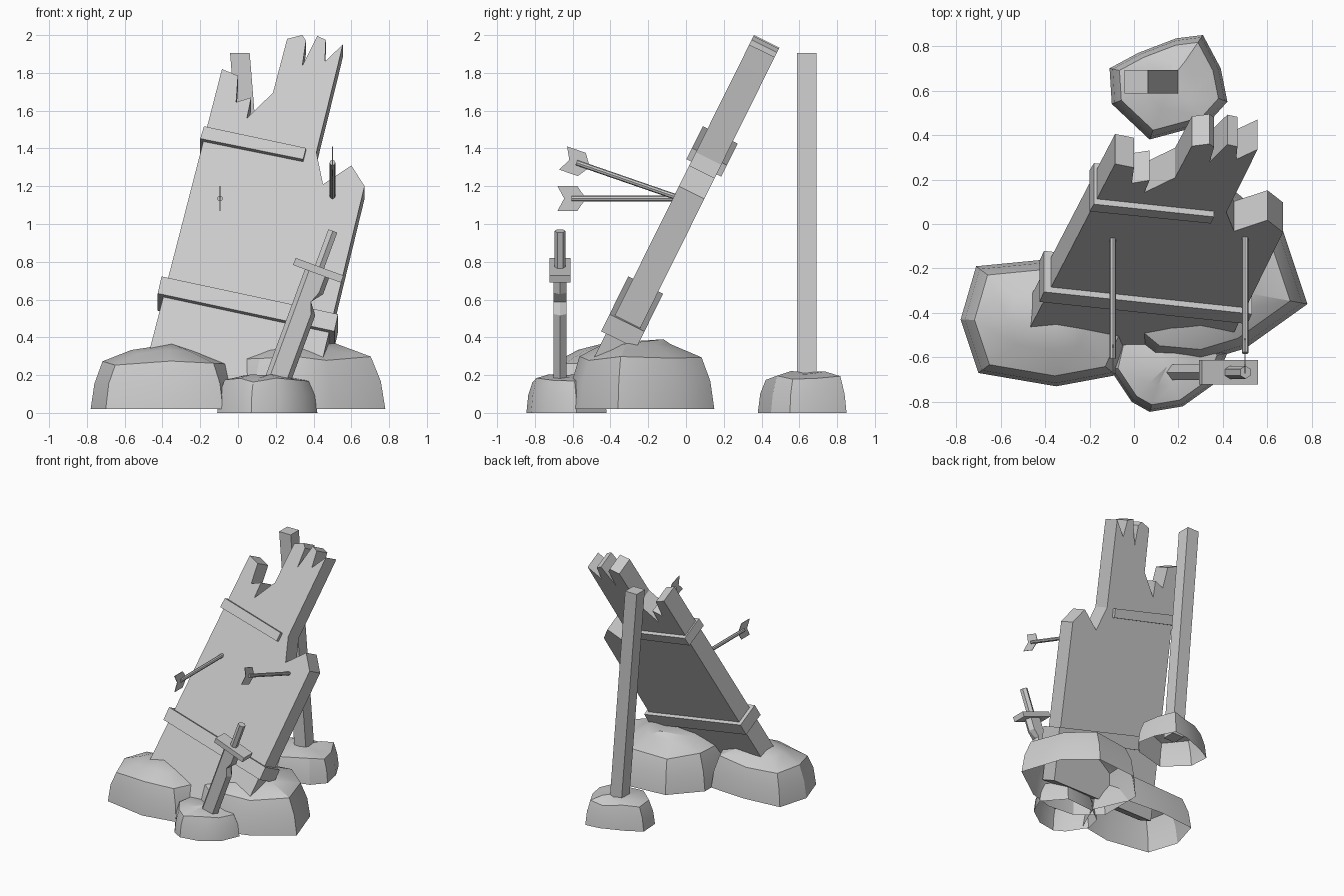
import bpy, bmesh, math
from mathutils import Vector, Matrix

cube = bpy.data.objects.get("Cube")
if cube:
    bpy.data.objects.remove(cube, do_unlink=True)

stone = bpy.data.materials.new("plain_grey")
stone.use_nodes = True
GREY = (0.6, 0.6, 0.6, 1)
stone.diffuse_color = GREY
stone.node_tree.nodes["Principled BSDF"].inputs["Base Color"].default_value = GREY

LEAN = math.radians(26.4)
NORMAL = Vector((0, math.cos(LEAN), -math.sin(LEAN)))  # into the leaning slab


def finish(name, bm, smooth=None):
    bmesh.ops.recalc_face_normals(bm, faces=bm.faces)
    mesh = bpy.data.meshes.new(name)
    bm.to_mesh(mesh)
    bm.free()
    mesh.materials.append(stone)
    ob = bpy.data.objects.new(name, mesh)
    bpy.context.collection.objects.link(ob)
    if smooth:
        bpy.ops.object.select_all(action='DESELECT')
        ob.select_set(True)
        bpy.context.view_layer.objects.active = ob
        bpy.ops.object.shade_smooth_by_angle(angle=math.radians(smooth))
    return ob


def loft(name, rings, caps=(True, True), smooth=None):
    """Skin a list of equal-sized rings of points."""
    bm = bmesh.new()
    loops = [[bm.verts.new(p) for p in ring] for ring in rings]
    n = len(loops[0])
    for a, b in zip(loops, loops[1:]):
        for i in range(n):
            j = (i + 1) % n
            bm.faces.new((a[i], a[j], b[j], b[i]))
    if caps[0]:
        bm.faces.new(loops[0])
    if caps[1]:
        bm.faces.new(loops[-1])
    return finish(name, bm, smooth)


def leaning_slab(name, outline, near, far):
    """Extrude an x-z outline lying on the leaning plane, along its normal."""
    base = [Vector((x, 0.36 + (z - 2) * math.tan(LEAN), z)) for x, z in outline]
    return loft(name, [[p + NORMAL * d for p in base] for d in (near, far)])


def rod(name, start, end, radius, sides):
    start, end = Vector(start), Vector(end)
    turn = (end - start).to_track_quat('Z', 'Y')
    circle = [turn @ Vector((radius * math.cos(i * math.tau / sides),
                             radius * math.sin(i * math.tau / sides), 0))
              for i in range(sides)]
    return loft(name, [[p + c for c in circle] for p in (start, end)], smooth=40)


def rock(name, outline, base, shoulder, top, peak):
    """Open-bottomed boulder: base ring, bulge, shoulder, then a low crown."""
    cx = sum(p[0] for p in outline) / len(outline)
    cy = sum(p[1] for p in outline) / len(outline)

    def ring(scale, z, uneven=0.0):
        return [bm.verts.new((cx + (x - cx) * scale, cy + (y - cy) * scale,
                              z + uneven * math.sin(2.4 * i)))
                for i, (x, y) in enumerate(outline)]
    bm = bmesh.new()
    mid = base + (shoulder - base) * 0.55
    rings = [ring(1, base), ring(0.95, mid), ring(0.84, shoulder, 0.012),
             ring(0.45, top, 0.012)]
    n = len(outline)
    for a, b in zip(rings, rings[1:]):
        for i in range(n):
            bm.faces.new((a[i], a[(i + 1) % n], b[(i + 1) % n], b[i]))
    tip = bm.verts.new(peak)
    for i in range(n):
        bm.faces.new((rings[-1][i], rings[-1][(i + 1) % n], tip))
    return finish(name, bm, 32)


# Broken board with a splintered upper edge
leaning_slab("broken_board", [
    (-0.51, 0.17), (-0.085, 1.82), (0.0, 1.785), (-0.01, 1.645), (0.07, 1.67),
    (0.047, 1.56), (0.185, 1.695), (0.26, 1.98), (0.34, 2.0), (0.36, 1.97),
    (0.34, 1.835), (0.42, 1.995), (0.465, 1.975), (0.46, 1.86), (0.555, 1.95),
    (0.53, 1.845), (0.415, 1.38), (0.45, 1.21), (0.6, 1.31), (0.67, 1.2),
    (0.42, 0.17)], 0, 0.15)

# Straps around the board
leaning_slab("upper_strap", [(-0.18, 1.505), (0.36, 1.39), (0.345, 1.33),
                             (-0.20, 1.44)], -0.028, 0.178)
leaning_slab("lower_strap", [(-0.405, 0.71), (0.53, 0.51), (0.51, 0.42),
                             (-0.425, 0.62)], -0.028, 0.178)

# Leaning post behind the board
half = 0.052
loft("rear_post", [[(x + sx * half, 0.64 + sy * half, z)
                    for sx, sy in ((-1, -1), (1, -1), (1, 1), (-1, 1))]
                   for x, z in ((0.155, 0.1), (0.01, 1.905))])


# Arrows: round shaft with one flat fletching plate
def arrow(name, head, tail):
    head, tail = Vector(head), Vector(tail)
    rod(name + "_shaft", head, tail, 0.015, 8)
    back = (tail - head).normalized()
    up = Vector((1, 0, 0)).cross(back)
    if up.z < 0:
        up = -up
    shape = [(-0.075, 0), (-0.03, 0.065), (0.075, 0.065), (0.04, 0),
             (0.075, -0.065), (-0.03, -0.065)]
    loft(name + "_fletching",
         [[tail + back * a + up * b + Vector((s, 0, 0)) for a, b in shape]
          for s in (-0.002, 0.002)])


arrow("level_arrow", (-0.095, -0.04, 1.135), (-0.095, -0.605, 1.135))
arrow("raised_arrow", (0.5, -0.03, 1.135), (0.5, -0.58, 1.325))

# Sword stuck in the front rock, built upright around the guard then tilted
tilt = Matrix.Translation((0.425, -0.667, 0.755)) @ Matrix.Rotation(math.radians(20.3), 4, 'Y')


def sword_ring(points, z):
    return [tilt @ Vector((x, y, z)) for x, y in points]


def blade_ring(z, limit=1.0):
    section = [(-0.068, 0), (-0.045, -0.035), (0.045, -0.035), (0.068, 0),
               (0.045, 0.035), (-0.045, 0.035)]
    return sword_ring([(min(x, limit), y) for x, y in section], z)


loft("sword_blade", [blade_ring(-0.66), blade_ring(-0.23), blade_ring(-0.17, 0.022),
                     blade_ring(-0.11), blade_ring(0)])
guard = [(-0.135, -0.055), (0.135, -0.055), (0.135, 0.055), (-0.135, 0.055)]
loft("sword_guard", [sword_ring(guard, z) for z in (-0.02, 0.02)])
rod("sword_grip", tilt @ Vector((0, 0, 0)), tilt @ Vector((0, 0, 0.222)), 0.029, 6)

# Rocks
rock("left_rock", [(-0.71, -0.19), (-0.78, -0.43), (-0.70, -0.67), (-0.35, -0.73),
                   (-0.08, -0.68), (0.02, -0.45), (-0.1, -0.18), (-0.4, -0.16)],
     0.02, 0.265, 0.325, (-0.35, -0.45, 0.365))
rock("right_rock", [(0.67, -0.03), (0.78, -0.36), (0.5, -0.56), (0.3, -0.62),
                    (0.08, -0.6), (-0.1, -0.45), (-0.1, -0.1), (0.1, 0.12),
                    (0.45, 0.15)],
     0.02, 0.29, 0.36, (0.32, -0.12, 0.39))
rock("front_rock", [(-0.11, -0.65), (-0.01, -0.8), (0.07, -0.845), (0.22, -0.82),
                    (0.36, -0.72), (0.42, -0.58), (0.28, -0.42), (0.03, -0.44),
                    (-0.08, -0.52)],
     0, 0.175, 0.195, (0.15, -0.64, 0.2))
rock("rear_rock", [(-0.11, 0.7), (0.02, 0.77), (0.19, 0.835), (0.31, 0.85),
                   (0.39, 0.7), (0.42, 0.55), (0.33, 0.45), (0.07, 0.38),
                   (-0.1, 0.54)],
     0, 0.185, 0.21, (0.15, 0.63, 0.215))
